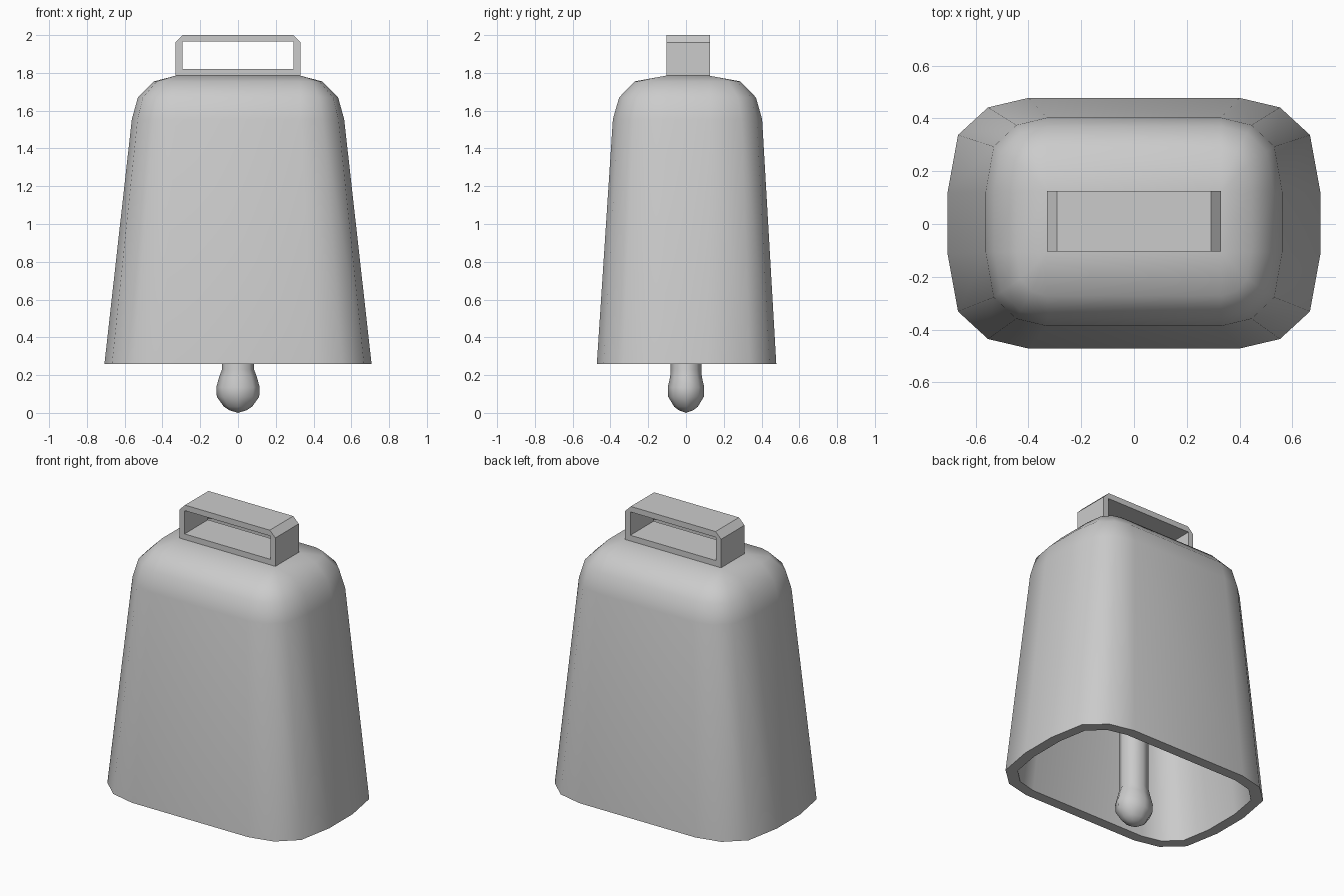
import bpy, bmesh
from math import cos, sin, pi

if "Cube" in bpy.data.objects:
    bpy.data.objects.remove(bpy.data.objects["Cube"])

YC = 0.008  # slight depth offset of the crown and handle


def loft(bm, rings):
    """Skin a list of rings (equal point counts); returns vertex rings."""
    vr = [[bm.verts.new(p) for p in r] for r in rings]
    for a, b in zip(vr, vr[1:]):
        n = len(a)
        for i in range(n):
            j = (i + 1) % n
            bm.faces.new((a[i], a[j], b[j], b[i]))
    return vr


def finish(bm, name, smooth=None):
    bmesh.ops.remove_doubles(bm, verts=bm.verts, dist=1e-5)
    bmesh.ops.recalc_face_normals(bm, faces=bm.faces)
    me = bpy.data.meshes.new(name)
    bm.to_mesh(me)
    bm.free()
    ob = bpy.data.objects.new(name, me)
    bpy.context.collection.objects.link(ob)
    if smooth:
        bpy.ops.object.select_all(action='DESELECT')
        bpy.context.view_layer.objects.active = ob
        ob.select_set(True)
        bpy.ops.object.shade_smooth_by_angle(angle=smooth)
    return ob


# Rounded-rectangle section: core half sizes plus corner offsets
ARC = [(1, 0), (0.87, 0.61), (0.5, 0.9), (0, 1)]


def section(cx, cy, ox, oy, z, yc):
    q = [(cx + ox * u, cy + oy * v) for u, v in ARC]
    pts = q + [(-x, y) for x, y in q[::-1]]
    pts += [(-x, -y) for x, y in q] + [(x, -y) for x, y in q[::-1]]
    return [(x, y + yc, z) for x, y in pts]


# Bell body: outer skin from crown to rim, then inner skin back up
outer = [(0.33, 0.115, 0, 0, 1.785, YC), (0.33, 0.115, 0.115, 0.165, 1.755, YC),
         (0.33, 0.115, 0.2, 0.247, 1.67, YC), (0.33, 0.115, 0.232, 0.28, 1.555, YC),
         (0.40, 0.115, 0.307, 0.36, 0.26, 0.003)]
T = 0.065
inner = [(cx, cy, max(ox - T, 0), max(oy - T, 0), z - (T if z > 1 else 0), yc)
         for cx, cy, ox, oy, z, yc in outer[::-1]]
bm = bmesh.new()
rings = loft(bm, [section(*s) for s in outer + inner])
for r in (rings[0], rings[-1]):
    bm.faces.new([r[i] for i in (0, 4, 8, 12)])
    # collapsed corner points merge in finish()
finish(bm, "bell_body", 0.7)

# Strap handle: chamfered rectangular frame
out = [(0.33, 1.78), (0.33, 1.962), (0.292, 2.0), (-0.292, 2.0), (-0.33, 1.962), (-0.33, 1.78)]
hole = [(0.295, 1.82), (0.295, 1.964), (0.29, 1.965), (-0.29, 1.965), (-0.295, 1.964), (-0.295, 1.82)]
ya, yb = -0.104, 0.126
bm = bmesh.new()
loft(bm, [[(x, y, z) for x, z in prof] for prof, y in
          ((out, ya), (out, yb), (hole, yb), (hole, ya), (out, ya))])
finish(bm, "handle")

# Clapper: lathed rod ending in a ball
prof = [(0.085, 1.74), (0.085, 0.23), (0.1, 0.19), (0.115, 0.135),
        (0.112, 0.085), (0.075, 0.033), (0.045, 0.014)]
N = 8
bm = bmesh.new()
rings = loft(bm, [[(r * cos(2 * pi * i / N), (0.95 if r == 0.085 else 0.84) * r * sin(2 * pi * i / N), z)
                   for i in range(N)] for r, z in prof])
bm.faces.new(rings[0])
tip = bm.verts.new((0, 0, 0))
for i in range(N):
    bm.faces.new((rings[-1][i], rings[-1][(i + 1) % N], tip))
finish(bm, "clapper", 0.9)
